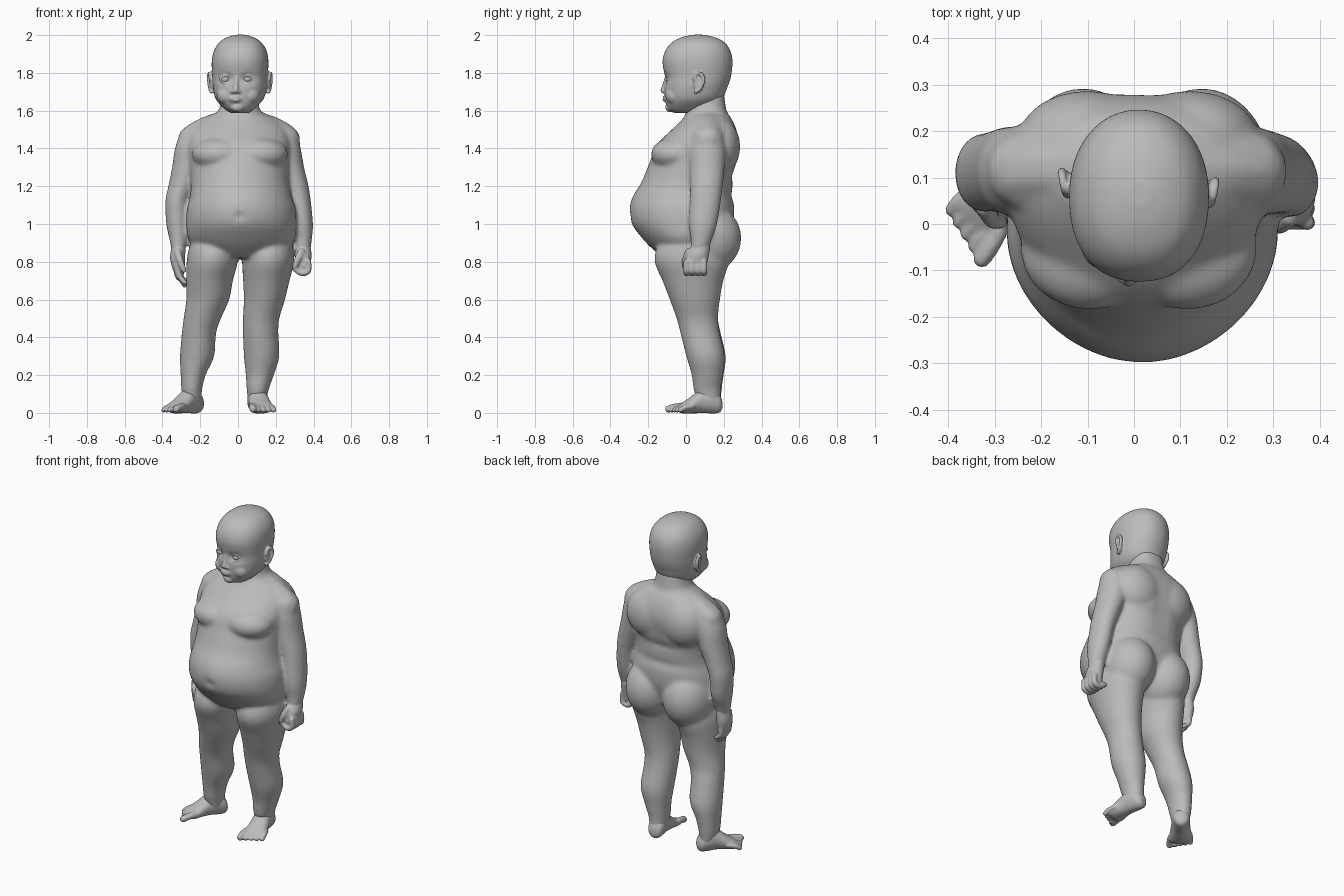
import bpy, bmesh, math
from mathutils import Matrix, Vector

cube = bpy.data.objects.get("Cube")
if cube:
    bpy.data.objects.remove(cube, do_unlink=True)

grey = bpy.data.materials.new("clay_grey")
grey.use_nodes = True
grey.diffuse_color = (0.5, 0.5, 0.5, 1)
bsdf = next(n for n in grey.node_tree.nodes if n.type == 'BSDF_PRINCIPLED')
bsdf.inputs["Base Color"].default_value = (0.5, 0.5, 0.5, 1)
bsdf.inputs["Roughness"].default_value = 0.7


def smooth_sections(rows, steps=6):
    """Catmull-Rom interpolation of section rows."""
    out = []
    for i in range(len(rows) - 1):
        a, b = rows[max(i - 1, 0)], rows[i]
        c, d = rows[i + 1], rows[min(i + 2, len(rows) - 1)]
        for s in range(steps):
            t = s / steps
            out.append([0.5 * (2 * q + (r - p) * t + (2 * p - 5 * q + 4 * r - u) * t * t
                               + (3 * q - p - 3 * r + u) * t ** 3)
                        for p, q, r, u in zip(a, b, c, d)])
    return out + [list(rows[-1])]


def loft(bm, rows, matrix=Matrix(), segs=48, front=2.0, back=2.0):
    """Closed loft of superellipses; each row is height, x min, x max, y min, y max."""
    def bulge(v, power):
        return math.copysign(abs(v) ** (2 / power), v)
    rings = []
    for z, x0, x1, y0, y1 in smooth_sections(rows):
        ring = []
        for k in range(segs):
            a = 2 * math.pi * (k + 0.5) / segs
            power = back if a < math.pi else front
            p = Vector(((x0 + x1) / 2 + (x1 - x0) / 2 * bulge(math.cos(a), power),
                        (y0 + y1) / 2 + (y1 - y0) / 2 * bulge(math.sin(a), power), z))
            ring.append(bm.verts.new(matrix @ p))
        rings.append(ring)
    for r, s in zip(rings, rings[1:]):
        for k in range(segs):
            n = (k + 1) % segs
            bm.faces.new((r[k], r[n], s[n], s[k]))
    bm.faces.new(rings[0])
    bm.faces.new(rings[-1])


def blob(bm, centre, radii):
    m = Matrix.Translation(centre) @ Matrix.Diagonal((*radii, 1))
    bmesh.ops.create_uvsphere(bm, u_segments=32, v_segments=18, radius=1, matrix=m)


def chain(bm, points, r0, r1):
    """Rounded digit, fold or muscle along a short path."""
    pts = smooth_sections(points, 5)
    for i, p in enumerate(pts):
        r = r0 + (r1 - r0) * i / (len(pts) - 1)
        bmesh.ops.create_icosphere(bm, subdivisions=2, radius=r, matrix=Matrix.Translation(p))


def dent(bm, centre, radii, push):
    for v in bm.verts:
        d = sum(((a - b) / r) ** 2 for a, b, r in zip(v.co, centre, radii))
        if d < 9:
            v.co += Vector(push) * math.exp(-d)


def finish(bm, name, voxel=0, passes=5):
    bmesh.ops.recalc_face_normals(bm, faces=bm.faces[:])
    for f in bm.faces:
        f.smooth = True
    me = bpy.data.meshes.new(name)
    bm.to_mesh(me)
    bm.free()
    me.materials.append(grey)
    ob = bpy.data.objects.new(name, me)
    bpy.context.collection.objects.link(ob)
    if voxel:
        rm = ob.modifiers.new("fuse", 'REMESH')
        rm.mode = 'VOXEL'
        rm.voxel_size = voxel
        rm.use_smooth_shade = True
        sm = ob.modifiers.new("soften", 'SMOOTH')
        sm.factor = 0.5
        sm.iterations = passes


# --- Body: torso and neck
body = bmesh.new()
loft(body, [(0.82, -0.09, 0.11, -0.12, 0.12), (0.87, -0.21, 0.25, -0.18, 0.20),
            (0.92, -0.262, 0.302, -0.228, 0.225), (1.00, -0.274, 0.31, -0.287, 0.25),
            (1.08, -0.27, 0.305, -0.299, 0.256), (1.15, -0.254, 0.283, -0.28, 0.25),
            (1.22, -0.25, 0.271, -0.237, 0.25), (1.32, -0.257, 0.272, -0.195, 0.268),
            (1.42, -0.27, 0.28, -0.155, 0.282), (1.50, -0.25, 0.26, -0.075, 0.268),
            (1.56, -0.18, 0.195, -0.015, 0.24), (1.60, -0.105, 0.12, 0.0, 0.215),
            (1.70, -0.08, 0.10, 0.02, 0.20)], front=1.9, back=2.35)
for s in (-1, 1):
    blob(body, (0.01 + s * 0.105, -0.055, 1.37), (0.15, 0.13, 0.09))     # chest
    blob(body, (0.01 + s * 0.11, 0.18, 1.41), (0.15, 0.107, 0.15))       # shoulder blade
    chain(body, [(0.008 + s * 0.09, 0.125, 1.515), (0.007 + s * 0.17, 0.12, 1.485),
                 (0.005 + s * 0.238, 0.115, 1.442)], 0.085, 0.09)        # shoulder
    blob(body, (0.018 + s * 0.128, 0.11, 0.925), (0.15, 0.183, 0.185))   # seat
dent(body, (0.01, -0.30, 1.04), (0.02, 0.05, 0.016), (0, 0.022, 0))     # navel
dent(body, (0.01, 0.28, 1.32), (0.03, 0.1, 0.15), (0, -0.012, 0))       # spine
for z in (1.15, 1.26):                                                   # back folds
    dent(body, (0.01, 0.26, z), (0.2, 0.1, 0.022), (0, -0.010, 0))

# --- Legs
loft(body, [(0.95, -0.23, -0.03, -0.08, 0.17), (0.88, -0.258, -0.01, -0.15, 0.20),
            (0.80, -0.272, -0.002, -0.166, 0.225),
            (0.70, -0.274, -0.027, -0.125, 0.198), (0.60, -0.274, -0.046, -0.086, 0.18),
            (0.50, -0.288, -0.09, -0.05, 0.17), (0.42, -0.298, -0.116, -0.024, 0.185),
            (0.30, -0.307, -0.126, 0.006, 0.211), (0.20, -0.304, -0.171, 0.03, 0.20),
            (0.12, -0.30, -0.19, 0.045, 0.19), (0.05, -0.285, -0.195, 0.07, 0.185)])
loft(body, [(0.95, 0.05, 0.27, -0.08, 0.17), (0.88, 0.03, 0.29, -0.15, 0.20),
            (0.80, 0.022, 0.297, -0.166, 0.225),
            (0.70, 0.027, 0.273, -0.125, 0.198), (0.60, 0.031, 0.249, -0.086, 0.18),
            (0.50, 0.026, 0.219, -0.05, 0.17), (0.42, 0.026, 0.214, -0.029, 0.18),
            (0.30, 0.031, 0.219, 0.001, 0.205), (0.20, 0.041, 0.19, 0.03, 0.195),
            (0.12, 0.046, 0.162, 0.04, 0.185), (0.05, 0.052, 0.15, 0.07, 0.185)])

# --- Arms
loft(body, [(1.51, -0.26, -0.18, 0.08, 0.16), (1.47, -0.305, -0.14, 0.035, 0.195),
            (1.40, -0.334, -0.165, 0.016, 0.209), (1.30, -0.349, -0.195, 0.021, 0.209),
            (1.20, -0.369, -0.23, 0.026, 0.20), (1.12, -0.385, -0.26, 0.026, 0.195),
            (1.00, -0.38, -0.266, 0.03, 0.18), (0.91, -0.362, -0.27, 0.035, 0.142),
            (0.84, -0.35, -0.285, 0.03, 0.12)])
loft(body, [(1.51, 0.19, 0.26, 0.08, 0.16), (1.47, 0.14, 0.31, 0.035, 0.195),
            (1.40, 0.165, 0.332, 0.016, 0.209), (1.30, 0.195, 0.350, 0.018, 0.205),
            (1.20, 0.235, 0.374, 0.021, 0.195), (1.12, 0.263, 0.386, 0.02, 0.185),
            (1.00, 0.28, 0.397, 0.015, 0.165), (0.91, 0.295, 0.391, 0.025, 0.135),
            (0.84, 0.31, 0.38, 0.02, 0.11)])
finish(body, "body", 0.009, 20)

# --- Feet: local x points to the big toe, z points forward
feet = bmesh.new()
for heel, fwd, inner in (((-0.24, 0.13, 0), (-0.6, -0.8, 0), (0.8, -0.6, 0)),
                         ((0.10, 0.13, 0), (0.15, -0.99, 0), (-0.99, -0.15, 0))):
    m = Matrix((inner, (0, 0, 1), fwd)).transposed().to_4x4()
    m.translation = heel
    loft(feet, [(-0.062, -0.02, 0.02, 0.02, 0.06), (-0.045, -0.042, 0.042, 0.0, 0.10),
                (0.0, -0.052, 0.050, -0.003, 0.14), (0.05, -0.054, 0.052, 0.0, 0.128),
                (0.11, -0.063, 0.058, -0.003, 0.082), (0.15, -0.066, 0.066, -0.003, 0.055),
                (0.172, -0.045, 0.06, 0.006, 0.04)], m)
    for i in range(5):
        x, tip, r = 0.053 - i * 0.029, 0.216 - i * 0.011, 0.020 if i == 0 else 0.0145
        chain(feet, [m @ Vector((x * 0.9, 0.035, tip - 0.065)),
                     m @ Vector((x, 0.029, tip - 0.028)), m @ Vector((x, r, tip))], r, r)
finish(feet, "feet", 0.006, 4)

# --- Hands: relaxed right fingers, curled left fingers
hands = bmesh.new()
loft(hands, [(0.93, -0.352, -0.282, 0.045, 0.13), (0.88, -0.352, -0.278, 0.035, 0.132),
             (0.82, -0.36, -0.28, 0.018, 0.13), (0.755, -0.345, -0.28, 0.015, 0.12)])
loft(hands, [(0.93, 0.308, 0.378, 0.035, 0.125), (0.88, 0.302, 0.384, 0.025, 0.128),
             (0.83, 0.30, 0.39, -0.002, 0.12), (0.78, 0.305, 0.38, 0.0, 0.11)])
blob(hands, (-0.312, 0.065, 0.755), (0.028, 0.048, 0.055))
blob(hands, (0.342, 0.052, 0.782), (0.04, 0.058, 0.05))
for i in range(4):
    y = 0.027 + i * 0.027
    low = (0.69, 0.675, 0.68, 0.705)[i]
    chain(hands, [(-0.322, y, 0.78), (-0.314, y, 0.73), (-0.283, y - 0.004, low)], 0.017, 0.0135)
    y = 0.003 + i * 0.031
    chain(hands, [(0.372, y, 0.80), (0.372, y, 0.752), (0.337, y, 0.739), (0.302, y, 0.762)],
          0.017, 0.0155)
chain(hands, [(-0.32, 0.035, 0.85), (-0.305, 0.008, 0.80), (-0.287, 0.004, 0.755)], 0.022, 0.015)
chain(hands, [(0.335, 0.015, 0.85), (0.315, -0.003, 0.81), (0.302, -0.003, 0.775)], 0.022, 0.016)
finish(hands, "hands", 0.006, 4)

# --- Head: skull, jaw and eye sockets
EYES = ((-0.066, -0.071), (0.050, -0.082))
head = bmesh.new()
loft(head, [(1.588, -0.035, 0.055, -0.06, 0.07), (1.61, -0.072, 0.087, -0.093, 0.13),
            (1.66, -0.117, 0.134, -0.110, 0.19), (1.72, -0.132, 0.152, -0.114, 0.218),
            (1.78, -0.136, 0.157, -0.113, 0.238), (1.86, -0.139, 0.161, -0.124, 0.246),
            (1.92, -0.126, 0.150, -0.108, 0.234), (1.965, -0.095, 0.120, -0.070, 0.20),
            (1.99, -0.055, 0.078, -0.017, 0.148), (2.002, -0.01, 0.035, 0.04, 0.09)],
     segs=72, front=2.3, back=2.1)
for x, y in EYES:
    dent(head, (x, -0.10, 1.768), (0.034, 0.06, 0.024), (0, 0.02, 0))

# --- Face: cheeks, chin, nose, lips and lids
for x, y in ((-0.060, -0.052), (0.062, -0.062)):
    blob(head, (x, y, 1.682), (0.052, 0.047, 0.05))
blob(head, (-0.003, -0.078, 1.618), (0.037, 0.032, 0.027))
blob(head, (-0.009, -0.090, 1.662), (0.045, 0.026, 0.03))
chain(head, [(-0.006, -0.103, 1.775), (-0.011, -0.110, 1.74), (-0.012, -0.119, 1.708)], 0.011, 0.017)
for s in (-1, 1):
    blob(head, (-0.012 + s * 0.017, -0.112, 1.701), (0.012, 0.014, 0.011))
for z, w, r in ((1.670, 0.032, 0.008), (1.655, 0.026, 0.009)):
    chain(head, [(-0.010 - w, -0.106, 1.663), (-0.010, -0.116, z), (-0.010 + w, -0.106, 1.663)], r, r)
for x, y in EYES:
    for dz in (0.020, -0.018):
        chain(head, [(x - 0.03, y - 0.004, 1.766), (x, y - 0.018, 1.766 + dz),
                     (x + 0.03, y - 0.004, 1.766)], 0.007, 0.007)

# --- Ears: flat shell with a raised rim
for s, x, y in ((-1, -0.146, 0.085), (1, 0.166, 0.065)):
    blob(head, (x - s * 0.006, y, 1.748), (0.012, 0.026, 0.048))
    chain(head, [(x, y - 0.022, 1.765), (x + s * 0.004, y - 0.008, 1.797),
                 (x + s * 0.009, y + 0.020, 1.79), (x + s * 0.009, y + 0.027, 1.755),
                 (x + s * 0.002, y + 0.008, 1.715), (x - s * 0.004, y - 0.012, 1.70)], 0.009, 0.011)
finish(head, "head", 0.005, 6)

# --- Eyeballs
eyes = bmesh.new()
for x, y in EYES:
    blob(eyes, (x, y, 1.767), (0.025, 0.024, 0.021))
finish(eyes, "eyes")
